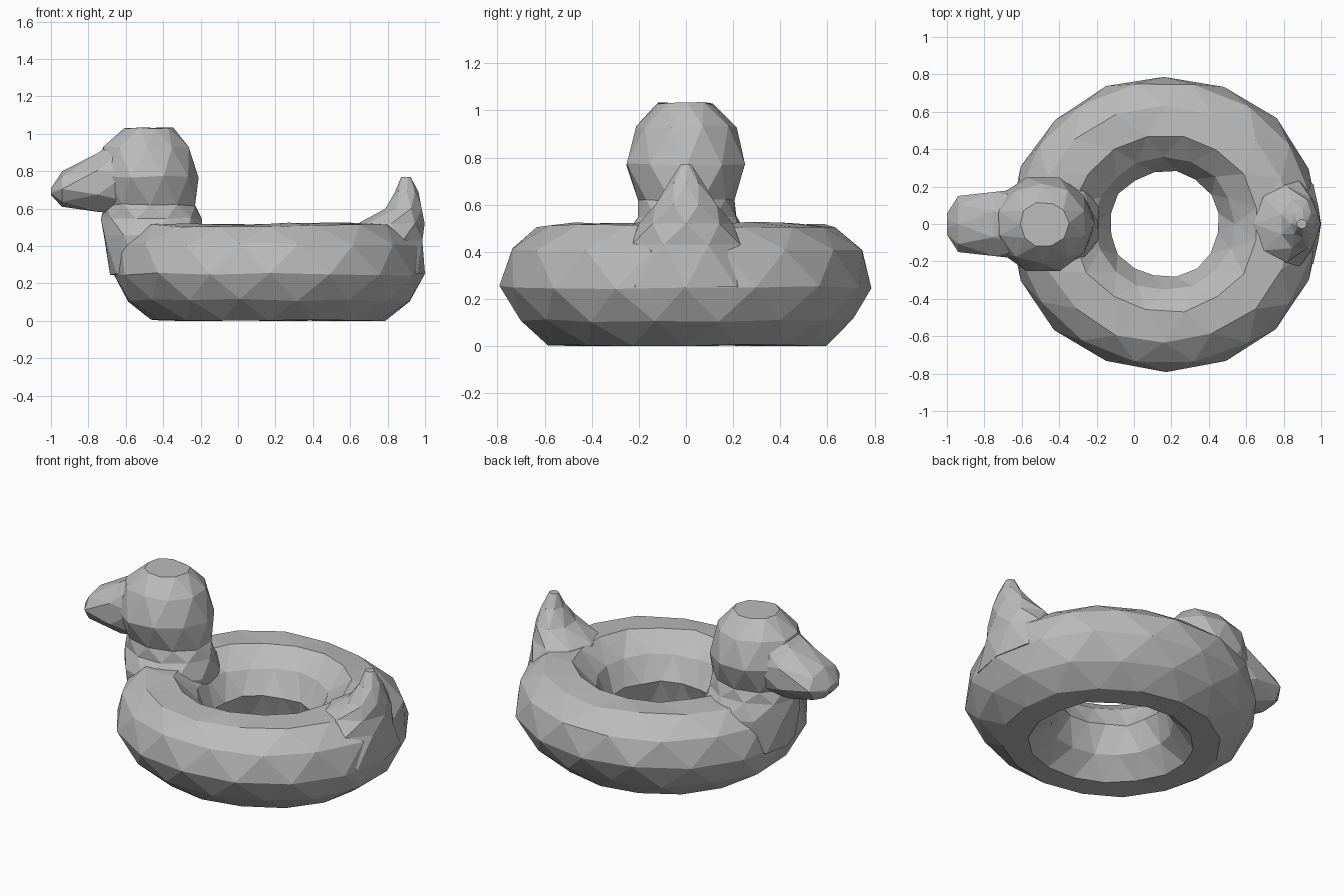
import bpy, bmesh, math, random
from mathutils import Vector

random.seed(4)
cube = bpy.data.objects.get("Cube")
if cube:
    bpy.data.objects.remove(cube, do_unlink=True)

grey = bpy.data.materials.new("plain grey")
grey.use_nodes = True
COLOUR = (0.5, 0.5, 0.5, 1)
grey.diffuse_color = COLOUR
grey.node_tree.nodes["Principled BSDF"].inputs["Base Color"].default_value = COLOUR


def loft(name, rows, point, sides, closed=False, jitter=0.0):
    """Faceted skin through rows; every other row is turned half a step."""
    bm = bmesh.new()
    loops = []
    for j, row in enumerate(rows):
        loop = []
        for i in range(sides):
            angle = math.tau * (i + 0.5 * (j % 2)) / sides
            co = point(row, angle)
            co += Vector([random.uniform(-jitter, jitter) for _ in range(3)])
            co.z = max(co.z, 0)
            loop.append(bm.verts.new(co))
        loops.append(loop)
    pairs = list(zip(loops, loops[1:]))
    if closed:
        pairs.append((loops[-1], loops[0]))
    for j, (a, b) in enumerate(pairs):
        for i in range(sides):
            k = (i + 1) % sides
            if j % 2 == 0:
                bm.faces.new((a[i], a[k], b[i]))
                bm.faces.new((a[k], b[k], b[i]))
            else:
                bm.faces.new((a[i], b[k], b[i]))
                bm.faces.new((a[i], a[k], b[k]))
    if not closed:
        bm.faces.new(loops[0])
        bm.faces.new(loops[-1])
    bmesh.ops.recalc_face_normals(bm, faces=bm.faces)
    mesh = bpy.data.meshes.new(name)
    bm.to_mesh(mesh)
    bm.free()
    mesh.materials.append(grey)
    obj = bpy.data.objects.new(name, mesh)
    bpy.context.collection.objects.link(obj)
    return obj


def ring_point(row, a):
    r, z = row
    return Vector((0.165 + 1.04 * r * math.cos(a), 0.985 * r * math.sin(a), z))


def upright_point(row, a):
    z, x0, x1, half_y = row
    return Vector(((x0 + x1) / 2 + (x1 - x0) / 2 * math.cos(a), half_y * math.sin(a), z))


def beak_point(row, a):
    x, z0, z1, half_y = row
    return Vector((x, half_y * math.cos(a), (z0 + z1) / 2 + (z1 - z0) / 2 * math.sin(a)))


# Swim ring: (radius, height) around the tube
tube = [(0.805, 0.25), (0.77, 0.41), (0.65, 0.51), (0.48, 0.52), (0.36, 0.42),
        (0.285, 0.28), (0.34, 0.12), (0.45, 0.0), (0.6, 0.0), (0.73, 0.11)]
loft("swim_ring", tube, ring_point, 16, closed=True, jitter=0.008)

# Neck and head: (height, front x, back x, half width)
head = [(0.25, -0.69, -0.22, 0.24), (0.45, -0.725, -0.17, 0.27),
        (0.55, -0.73, -0.195, 0.22), (0.62, -0.72, -0.22, 0.21),
        (0.77, -0.76, -0.21, 0.265), (0.93, -0.73, -0.25, 0.215),
        (1.03, -0.61, -0.35, 0.12)]
loft("head_and_neck", head, upright_point, 10, jitter=0.006)

# Beak: (x, bottom, top, half width)
beak = [(-0.58, 0.57, 1.02, 0.19), (-0.75, 0.57, 0.91, 0.185),
        (-0.94, 0.61, 0.8, 0.15), (-1.0, 0.67, 0.71, 0.06)]
loft("beak", beak, beak_point, 8)

# Pointed tail: (height, inner x, outer x, half width)
tail = [(0.25, 0.72, 1.0, 0.3), (0.43, 0.62, 1.0, 0.25), (0.52, 0.64, 0.998, 0.2),
        (0.6, 0.78, 0.99, 0.14), (0.69, 0.84, 0.965, 0.075), (0.77, 0.87, 0.925, 0.025)]
loft("tail", tail, upright_point, 8)
